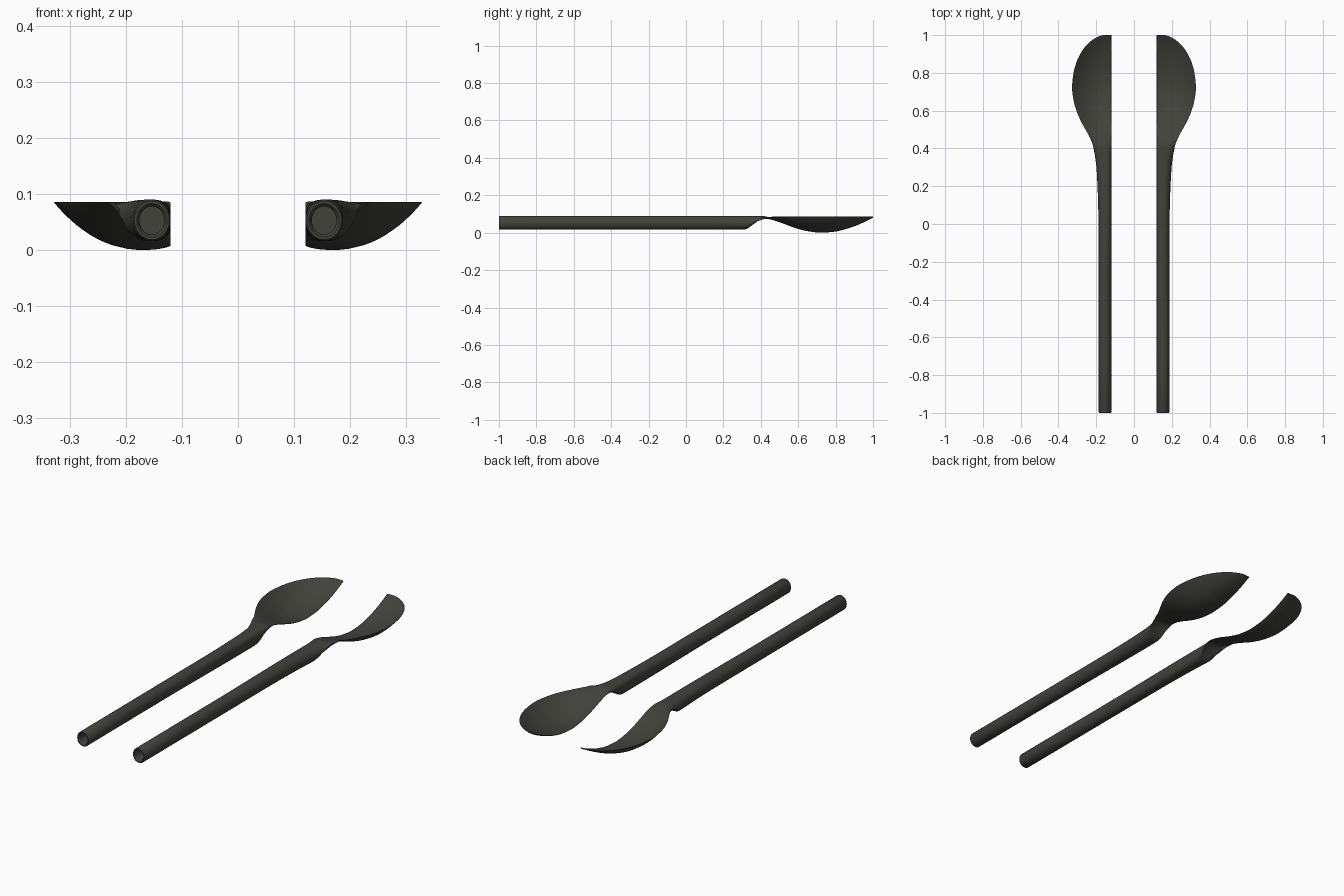
import bpy, bmesh, math

if "Cube" in bpy.data.objects:
    bpy.data.objects.remove(bpy.data.objects["Cube"])

mat = bpy.data.materials.new("dark olive grey")
mat.diffuse_color = (0.055, 0.055, 0.045, 1)
mat.use_nodes = True
mat.node_tree.nodes["Principled BSDF"].inputs["Base Color"].default_value = mat.diffuse_color

N = 48            # points round each section
INNER = 0.12      # straight inner edge
RIM = 0.089       # height of the bowl rim
SHEET = 0.007     # bowl thickness

# outer edge of handle and bowl, (y, x)
OUTLINE = [(-1, .187), (0, .188), (.2, .193), (.3, .199), (.4, .214), (.45, .230),
           (.5, .257), (.55, .284), (.6, .305), (.65, .319), (.72, .328), (.8, .320),
           (.85, .307), (.9, .285), (.95, .249), (.98, .212), (.993, .187), (1, .165)]
# bowl depth below the rim, (y, depth)
DEPTH = [(-1, 0), (.40, 0), (.45, .011), (.5, .026), (.55, .045), (.6, .062), (.65, .074),
         (.72, .082), (.8, .076), (.85, .064), (.9, .048), (.95, .027), (1, .002)]


def curve(table, y):
    """Smooth interpolation through a table of points."""
    for i in range(len(table) - 1):
        (y0, a), (y1, b) = table[i], table[i + 1]
        if y <= y1 + 1e-9:
            def slope(k):
                if k <= 0 or k >= len(table) - 1:
                    j = max(0, min(k, len(table) - 2))
                    return (table[j+1][1] - table[j][1]) / (table[j+1][0] - table[j][0])
                l = (table[k][1] - table[k-1][1]) / (table[k][0] - table[k-1][0])
                r = (table[k+1][1] - table[k][1]) / (table[k+1][0] - table[k][0])
                return 0 if l * r <= 0 else 2 * l * r / (l + r)
            h = y1 - y0
            t = (y - y0) / h
            return ((2*t**3 - 3*t*t + 1) * a + (t**3 - 2*t*t + t) * h * slope(i)
                    + (3*t*t - 2*t**3) * b + (t**3 - t*t) * h * slope(i + 1))
    return table[-1][1]


def step(a, b, v):
    t = max(0, min(1, (v - a) / (b - a)))
    return t * t * (3 - 2 * t)


def section(y):
    """Round handle section that flattens into the dished sheet of the bowl."""
    xo, d = curve(OUTLINE, y), curve(DEPTH, y)
    pts = []
    for i in range(N):
        a = 2 * math.pi * i / N
        c, s = math.cos(a), math.sin(a)
        n = 2 + (1.0 * step(-.3, .35, y) if c < 0 else 0)
        cx = math.copysign(abs(c) ** (2 / n), c)
        sz = math.copysign(abs(s) ** (2 / n), s)
        x = (INNER + xo) / 2 + (xo - INNER) / 2 * cx
        u = (x - INNER) / (xo - INNER)
        dish = 1 - abs((u - .22) / .78) ** 2.2
        z_sheet = RIM - SHEET / 2 - d * dish + SHEET / 2 * sz
        z_tube = .053 + .037 * sz
        # the underside is scooped away, middle first
        k = step(.34, .47, y) if s >= 0 else step(.34, .44, y - .03 * s)
        pts.append((x, y, z_tube + (z_sheet - z_tube) * k))
    return pts


def bore(y, rx, rz):
    return [(.1535 + rx * math.cos(2 * math.pi * i / N), y,
             .053 + rz * math.sin(2 * math.pi * i / N)) for i in range(N)]


def server(name, side):
    # hollow handle end, handle shaft, neck, bowl
    rings = [bore(.30, .022, .025), bore(-.99, .022, .025), bore(-.997, .024, .027),
             bore(-1, .027, .030), bore(-1, .031, .0345)]
    ys = [-.996, -.7, -.3, 0, .1, .2, .28, .31]
    ys += [.33 + .0125 * i for i in range(50)]
    ys += [.96, .97, .98, .987, .993, .997, 1.0]
    rings += [section(y) for y in sorted(ys)]

    bm = bmesh.new()
    loops = [[bm.verts.new((side * x, y, z)) for x, y, z in r] for r in rings]
    for p, q in zip(loops, loops[1:]):
        for i in range(N):
            j = (i + 1) % N
            bm.faces.new((p[i], p[j], q[j], q[i]))
    bm.faces.new(loops[0])
    bm.faces.new(loops[-1])
    bmesh.ops.recalc_face_normals(bm, faces=bm.faces)
    me = bpy.data.meshes.new(name)
    bm.to_mesh(me)
    bm.free()
    me.materials.append(mat)
    ob = bpy.data.objects.new(name, me)
    bpy.context.collection.objects.link(ob)
    bpy.ops.object.select_all(action='DESELECT')
    ob.select_set(True)
    bpy.context.view_layer.objects.active = ob
    bpy.ops.object.shade_smooth_by_angle(angle=math.radians(45))


server("right_server", 1)
server("left_server", -1)
